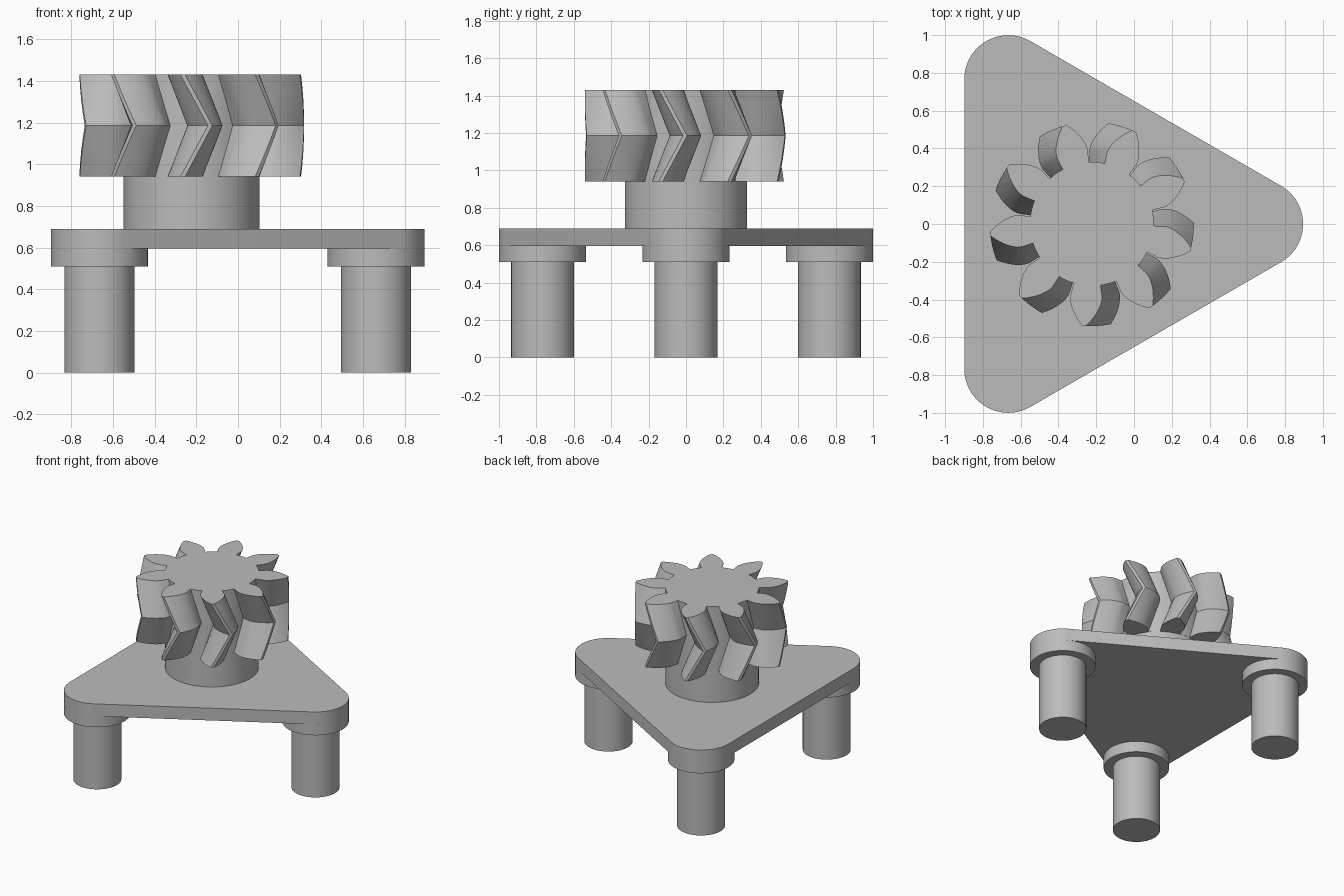
import bpy, bmesh
from math import pi, sin, cos, tan, acos, radians, sqrt

cube = bpy.data.objects.get("Cube")
if cube:
    bpy.data.objects.remove(cube, do_unlink=True)

grey = bpy.data.materials.new("plain grey")
grey.use_nodes = True
COLOUR = (0.5, 0.5, 0.5, 1)
grey.diffuse_color = COLOUR
grey.node_tree.nodes["Principled BSDF"].inputs["Base Color"].default_value = COLOUR

CENTRE_X = -0.223      # shared axis of plate, hub and gear
CORNER_R = 0.233
CORNERS = [(CENTRE_X + 0.885 * cos(a), 0.885 * sin(a))
           for a in (0, 2 * pi / 3, 4 * pi / 3)]


def loft(name, rings):
    """Solid from matching closed rings of points, capped at both ends."""
    bm = bmesh.new()
    loops = [[bm.verts.new(p) for p in ring] for ring in rings]
    n = len(loops[0])
    bm.faces.new(loops[0][::-1])
    bm.faces.new(loops[-1])
    for low, high in zip(loops, loops[1:]):
        for i in range(n):
            j = (i + 1) % n
            bm.faces.new((low[i], low[j], high[j], high[i]))
    bmesh.ops.recalc_face_normals(bm, faces=bm.faces)
    mesh = bpy.data.meshes.new(name)
    bm.to_mesh(mesh)
    bm.free()
    mesh.materials.append(grey)
    obj = bpy.data.objects.new(name, mesh)
    bpy.context.collection.objects.link(obj)
    bpy.ops.object.select_all(action='DESELECT')
    obj.select_set(True)
    bpy.context.view_layer.objects.active = obj
    bpy.ops.object.shade_smooth_by_angle(angle=radians(30))
    return obj


def prism(name, outline, z0, z1):
    return loft(name, [[(x, y, z) for x, y in outline] for z in (z0, z1)])


def arc(cx, cy, r, start, end, steps):
    return [(cx + r * cos(start + (end - start) * i / steps),
             cy + r * sin(start + (end - start) * i / steps))
            for i in range(steps + 1)]


def cylinder(name, cx, cy, r, z0, z1):
    return prism(name, arc(cx, cy, r, 0, 2 * pi, 64)[:-1], z0, z1)


# Rounded triangular plate
outline = []
for k, (cx, cy) in enumerate(CORNERS):
    mid = k * 2 * pi / 3
    outline += arc(cx, cy, CORNER_R, mid - pi / 3, mid + pi / 3, 24)
prism("base_plate", outline, 0.595, 0.69)

# Collared legs under each corner
for side, (cx, cy) in zip(("left", "back_right", "front_right"), CORNERS):
    cylinder(side + "_collar", cx, cy, CORNER_R, 0.51, 0.595)
    cylinder(side + "_leg", cx, cy, 0.168, 0, 0.51)

# Hub below the gear
cylinder("hub", CENTRE_X, 0, 0.327, 0.69, 0.94)

# Herringbone gear with involute teeth
TEETH = 9
PITCH_R, TIP_R, ROOT_R = 0.44, 0.54, 0.328
PRESSURE = radians(28)
BASE_R = PITCH_R * cos(PRESSURE)
PHASE, TWIST = radians(-14.5), radians(14)


def half_width(r):
    a = acos(min(1, BASE_R / r))
    return pi / (2 * TEETH) + tan(PRESSURE) - PRESSURE - (tan(a) - a)


STEPS = 8
radii = [ROOT_R] + [BASE_R + (TIP_R - BASE_R) * i / STEPS for i in range(STEPS + 1)]
flank = [(r, half_width(max(r, BASE_R))) for r in radii]
tooth = [(r, -w) for r, w in flank] + [(r, w) for r, w in reversed(flank)]
gap = 2 * pi / TEETH - 2 * flank[0][1]
tooth += [(ROOT_R, flank[0][1] + gap * i / 4) for i in (1, 2, 3)]
profile = [(r, a + PHASE + k * 2 * pi / TEETH) for k in range(TEETH) for r, a in tooth]

SLICES = 8
rings = []
for s in range(SLICES + 1):
    t = s / SLICES
    turn = TWIST * (1 - abs(2 * t - 1))
    rings.append([(CENTRE_X + r * cos(a + turn), r * sin(a + turn), 0.94 + 0.49 * t)
                  for r, a in profile])
loft("herringbone_gear", rings)
